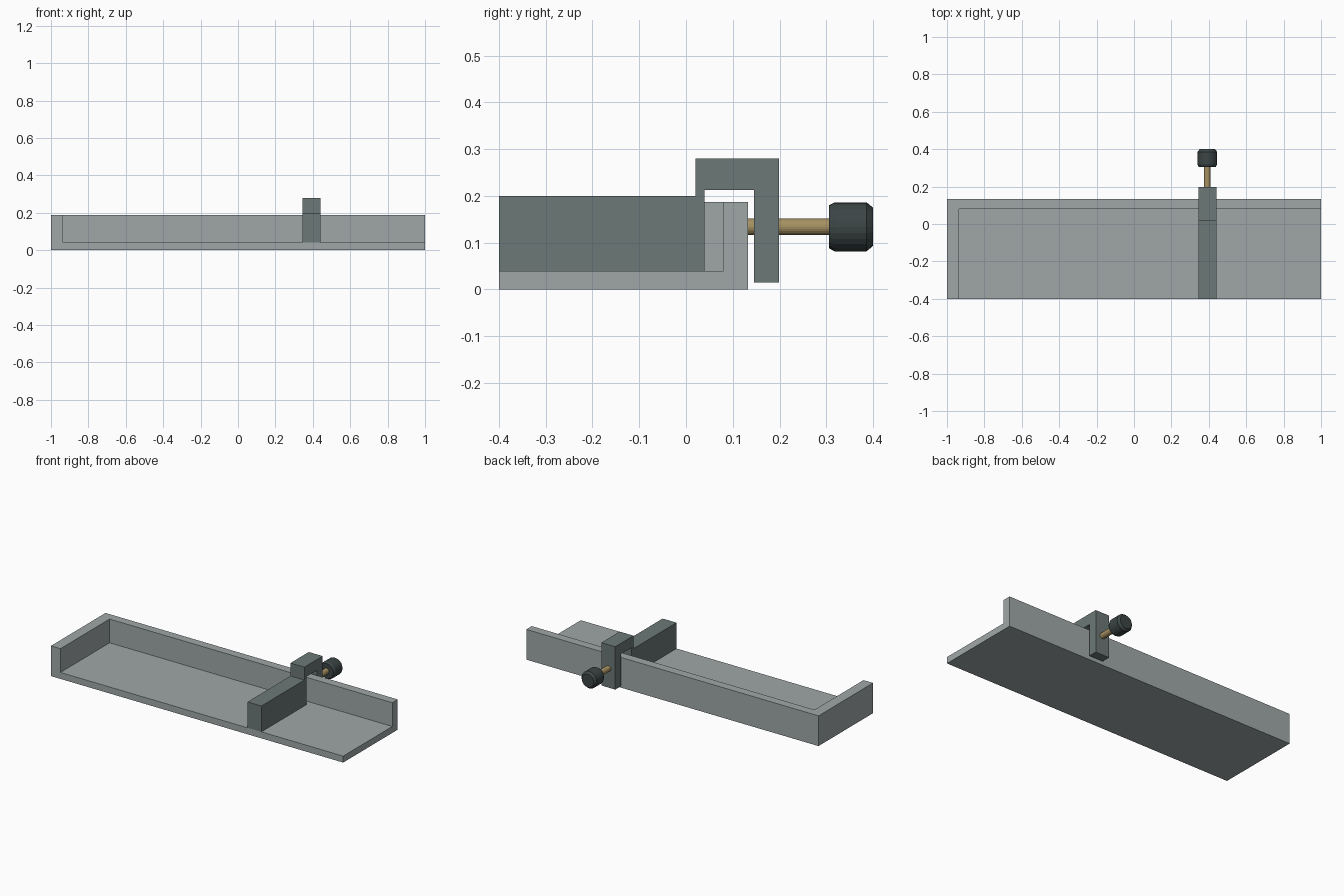
import bpy, bmesh, math

if "Cube" in bpy.data.objects:
    bpy.data.objects.remove(bpy.data.objects["Cube"])


def material(name, color):
    m = bpy.data.materials.new(name)
    m.diffuse_color = (*color, 1)
    m.use_nodes = True
    m.node_tree.nodes["Principled BSDF"].inputs["Base Color"].default_value = m.diffuse_color
    return m


light_metal = material("light_metal", (0.35, 0.39, 0.39))
dark_metal = material("dark_metal", (0.15, 0.19, 0.185))
brass = material("brass", (0.38, 0.28, 0.12))
black = material("black", (0.045, 0.06, 0.06))


def finish(name, bm, mat):
    bmesh.ops.recalc_face_normals(bm, faces=bm.faces)
    me = bpy.data.meshes.new(name)
    bm.to_mesh(me)
    bm.free()
    me.materials.append(mat)
    ob = bpy.data.objects.new(name, me)
    bpy.context.collection.objects.link(ob)
    return ob


def extrude_profile(bm, points, x0, x1):
    """Extrude a closed (y, z) profile from x0 to x1."""
    face = bm.faces.new([bm.verts.new((x0, y, z)) for y, z in points])
    new = bmesh.ops.extrude_face_region(bm, geom=[face])["geom"]
    verts = [v for v in new if isinstance(v, bmesh.types.BMVert)]
    bmesh.ops.translate(bm, verts=verts, vec=(x1 - x0, 0, 0))


def lathe_y(name, rings, cx, cz, sides, mat):
    """Solid turned about a y-parallel axis from (y, radius) rings."""
    bm = bmesh.new()
    loops = [[bm.verts.new((cx + r * math.cos(2 * math.pi * i / sides), y,
                            cz + r * math.sin(2 * math.pi * i / sides)))
              for i in range(sides)] for y, r in rings]
    for a, b in zip(loops, loops[1:]):
        for i in range(sides):
            j = (i + 1) % sides
            bm.faces.new((a[i], a[j], b[j], b[i]))
    bm.faces.new(loops[0])
    bm.faces.new(loops[-1])
    return finish(name, bm, mat)


# Tray: L section, then the thin left strip is raised into an end wall
FRONT, WALL, BACK, FLOOR, TOP = -0.4, 0.08, 0.133, 0.04, 0.187
bm = bmesh.new()
extrude_profile(bm, [(FRONT, 0), (BACK, 0), (BACK, TOP), (WALL, TOP),
                     (WALL, FLOOR), (FRONT, FLOOR)], -1, 1)
bmesh.ops.bisect_plane(bm, geom=bm.verts[:] + bm.edges[:] + bm.faces[:],
                       plane_co=(-0.935, 0, 0), plane_no=(1, 0, 0), clear_outer=False,
                       clear_inner=True)
extrude_profile(bm, [(FRONT, 0), (BACK, 0), (BACK, TOP), (WALL, TOP), (FRONT, TOP)],
                -1, -0.935)
# close the step between floor section and end wall
for f in [f for f in bm.faces if all(abs(v.co.x + 0.935) < 1e-5 for v in f.verts)]:
    bm.faces.remove(f)
bmesh.ops.remove_doubles(bm, verts=bm.verts, dist=1e-5)


def vert_at(y, z):
    return min(bm.verts, key=lambda v: abs(v.co.x + 0.935) + abs(v.co.y - y) + abs(v.co.z - z))


bm.faces.new([vert_at(*p) for p in ((FRONT, FLOOR), (WALL, FLOOR), (WALL, TOP), (FRONT, TOP))])
finish("tray", bm, light_metal)

# Sliding stop with hook over the back wall
bm = bmesh.new()
extrude_profile(bm, [(FRONT, FLOOR), (0.04, FLOOR), (0.04, 0.213), (0.145, 0.213),
                     (0.145, 0.015), (0.199, 0.015), (0.199, 0.28), (0.02, 0.28),
                     (0.02, 0.2), (FRONT, 0.2)], 0.345, 0.44)
finish("sliding_stop", bm, dark_metal)

# Clamp screw and knob
CX, CZ = 0.392, 0.134
lathe_y("clamp_screw", [(0.132, 0.018), (0.31, 0.018)], CX, CZ, 24, brass)
lathe_y("clamp_knob", [(0.306, 0.046), (0.318, 0.0525), (0.386, 0.0525), (0.4, 0.041)],
        CX, CZ, 24, black)
